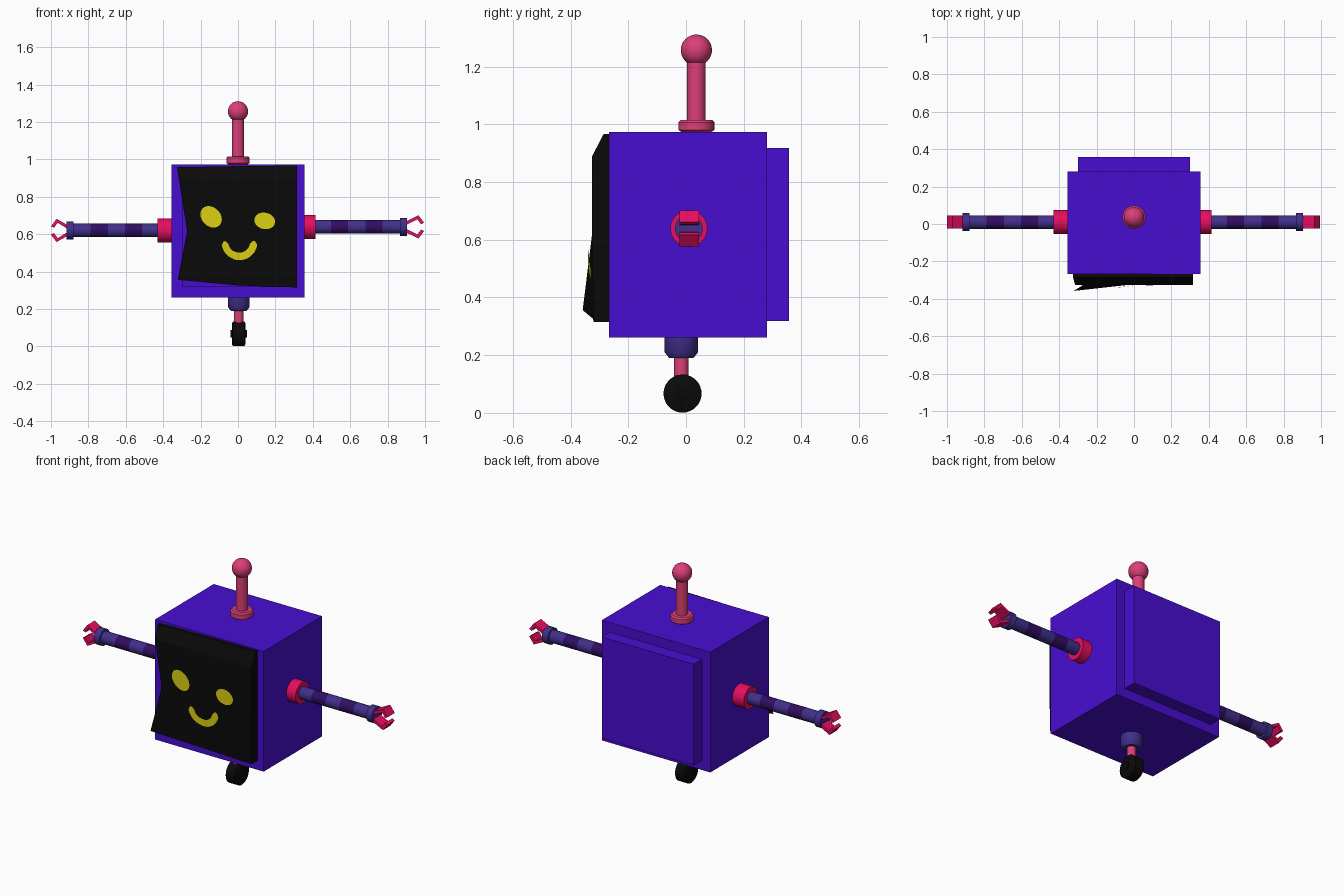
import bpy, bmesh, math
from mathutils import Vector, Matrix
from mathutils.bvhtree import BVHTree

if "Cube" in bpy.data.objects:
    bpy.data.objects.remove(bpy.data.objects["Cube"])


def mat(name, r, g, b):
    m = bpy.data.materials.new(name)
    m.diffuse_color = (r, g, b, 1)
    m.use_nodes = True
    m.node_tree.nodes["Principled BSDF"].inputs["Base Color"].default_value = m.diffuse_color
    return m


PURPLE = mat("body purple", 0.065, 0.004, 0.64)
PINK = mat("antenna pink", 0.72, 0.05, 0.19)
RED = mat("hot pink", 0.80, 0.004, 0.12)
BLUE = mat("dusty blue", 0.052, 0.029, 0.26)
DARK = mat("dark violet", 0.03, 0.004, 0.12)
BLACK = mat("black", 0.003, 0.003, 0.003)
YELLOW = mat("yellow", 0.72, 0.63, 0.006)


def mesh_obj(name, verts, faces, m, smooth=False):
    me = bpy.data.meshes.new(name)
    me.from_pydata(verts, [], faces)
    o = bpy.data.objects.new(name, me)
    bpy.context.collection.objects.link(o)
    me.materials.append(m)
    bm = bmesh.new()
    bm.from_mesh(me)
    bmesh.ops.recalc_face_normals(bm, faces=bm.faces)
    bm.to_mesh(me)
    bm.free()
    if smooth:
        bpy.context.view_layer.objects.active = o
        bpy.ops.object.select_all(action='DESELECT')
        o.select_set(True)
        bpy.ops.object.shade_smooth_by_angle(angle=math.radians(40))
    return o


def box(name, x0, x1, y0, y1, z0, z1, m):
    v = [(x, y, z) for x in (x0, x1) for y in (y0, y1) for z in (z0, z1)]
    f = [(0, 1, 3, 2), (4, 6, 7, 5), (0, 4, 5, 1), (2, 3, 7, 6), (0, 2, 6, 4), (1, 5, 7, 3)]
    return mesh_obj(name, v, f, m)


def lathe(name, profile, center, axis, m, n=32):
    """Closed solid of revolution; profile is (radius, position along axis)."""
    v, f = [], []
    for r, h in profile:
        for i in range(n):
            a = 2 * math.pi * i / n
            c, s = r * math.cos(a), r * math.sin(a)
            p = (h, c, s) if axis == 'X' else (c, s, h)
            v.append(Vector(p) + Vector(center))
    for k in range(len(profile) - 1):
        for i in range(n):
            j = (i + 1) % n
            f.append((k * n + i, k * n + j, (k + 1) * n + j, (k + 1) * n + i))
    f.append(tuple(range(n)))
    f.append(tuple(range((len(profile) - 1) * n, len(profile) * n)))
    return mesh_obj(name, v, f, m, True)


def rod(name, r, h0, h1, center, axis, m):
    return lathe(name, [(r, h0), (r, h1)], center, axis, m)


# Body with raised panels on the back and behind the screen
box("body", -0.355, 0.355, -0.267, 0.28, 0.262, 0.973, PURPLE)
box("back_panel", -0.30, 0.30, 0.28, 0.357, 0.318, 0.917, PURPLE)
box("front_panel", -0.30, 0.30, -0.29, -0.267, 0.318, 0.917, PURPLE)

# Bent black screen: rows from top to bottom, each left, middle, right
rows = [
    [(-0.326, -0.285, 0.958), (0, -0.285, 0.964), (0.315, -0.285, 0.967)],
    [(-0.315, -0.325, 0.89), (0, -0.325, 0.89), (0.315, -0.325, 0.89)],
    [(-0.272, -0.326, 0.615), (0, -0.326, 0.61), (0.315, -0.326, 0.60)],
    [(-0.322, -0.358, 0.356), (0, -0.322, 0.326), (0.315, -0.32, 0.315)],
]
sv = [p for r in rows for p in r]
sf = [(3 * r + c, 3 * r + c + 3, 3 * r + c + 4, 3 * r + c + 1) for r in range(3) for c in range(2)]
tree = BVHTree.FromPolygons([Vector(p) for p in sv], sf)
edge = [3, 0, 1, 2, 5, 8, 11, 10]        # rim that is closed back to the body
base = len(sv)
sv += [(sv[i][0], -0.266, sv[i][2]) for i in edge]
sf += [(edge[k], edge[k + 1], base + k + 1, base + k) for k in range(len(edge) - 1)]
mesh_obj("screen", sv, sf, BLACK)


def on_screen(x, z):
    hit = tree.ray_cast(Vector((x, -1, z)), Vector((0, 1, 0)))[0]
    return (x, (hit.y if hit else -0.33) - 0.005, z)


# Painted face
def eye(name, cx, cz, ra, rb, tilt, n=28):
    pts = [(0, 0)]
    for k in (0.5, 1):
        for i in range(n):
            a = 2 * math.pi * i / n
            u, w = k * ra * math.cos(a), k * rb * math.sin(a)
            pts.append((u * math.cos(tilt) - w * math.sin(tilt), u * math.sin(tilt) + w * math.cos(tilt)))
    f = [(0, 1 + i, 1 + (i + 1) % n) for i in range(n)]
    f += [(1 + i, 1 + n + i, 1 + n + (i + 1) % n, 1 + (i + 1) % n) for i in range(n)]
    mesh_obj(name, [on_screen(cx + u, cz + w) for u, w in pts], f, YELLOW)


eye("left_eye", -0.144, 0.693, 0.064, 0.05, math.radians(-45))
eye("right_eye", 0.143, 0.671, 0.056, 0.044, math.radians(-12))
sm, n = [], 28
for i in range(n + 1):
    t = i / n
    a = math.pi * (0.98 + 1.04 * t)
    w = 0.02 * min(1, 0.35 + 9 * min(t, 1 - t))      # rounded ends
    for r in (0.077 - w, 0.077, 0.077 + w):
        sm.append(on_screen(0.007 + r * math.cos(a), 0.558 + r * math.sin(a)))
mesh_obj("smile", sm, [(3 * i + k, 3 * i + k + 1, 3 * i + k + 4, 3 * i + k + 3)
                       for i in range(n) for k in range(2)], YELLOW)

# Antenna
top = (0, 0.036, 0)
lathe("antenna_base", [(0.05, 0.972), (0.062, 0.98), (0.062, 1.007), (0.054, 1.015)], top, 'Z', PINK)
rod("antenna_rod", 0.032, 0.98, 1.24, top, 'Z', PINK)
lathe("antenna_ball", [(max(0.0005, 0.054 * math.sin(math.pi * i / 16)), 1.257 - 0.054 * math.cos(math.pi * i / 16))
                       for i in range(17)], top, 'Z', PINK)


# Arms: shoulder, striped tube, cuff and two-finger claw
def arm(side, s, z, shoulder, wrist, tip):
    c = (0, 0.01, z)
    rod(side + "_shoulder", 0.064, s * 0.35, s * shoulder, c, 'X', RED)
    x0 = shoulder - 0.01
    step = (wrist - x0) / 5
    for i in range(5):
        rod(f"{side}_arm_band_{i + 1}", 0.036, s * (x0 + i * step), s * (x0 + (i + 1) * step),
            c, 'X', DARK if i % 2 else BLUE)
    rod(side + "_cuff", 0.048, s * wrist, s * (wrist + 0.038), c, 'X', BLUE)
    b = wrist + 0.03
    prof = [(b, 0.008), (b, 0.028), (tip - 0.03, 0.062), (tip, 0.022), (tip - 0.016, 0.014), (tip - 0.036, 0.041)]
    m = len(prof)
    for word, k in (("upper", 1), ("lower", -1)):
        v = [(s * x, y, z + k * h) for y in (-0.023, 0.045) for x, h in prof]
        f = [(i, (i + 1) % m, m + (i + 1) % m, m + i) for i in range(m)]
        for q in ((0, 1, 2, 5), (2, 3, 4, 5)):
            f += [q, tuple(m + i for i in reversed(q))]
        mesh_obj(f"{side}_{word}_finger", v, f, RED)


arm("left", -1, 0.62, 0.43, 0.88, 1.0)
arm("right", 1, 0.639, 0.415, 0.865, 0.995)

# Leg and wheel
leg = (0.004, -0.016, 0)
lathe("hip", [(0.042, 0.19), (0.058, 0.21), (0.058, 0.27)], leg, 'Z', BLUE)
rod("leg_rod", 0.025, 0.08, 0.2, leg, 'Z', PINK)
axle = (0.004, -0.012, 0.067)
lathe("wheel", [(0.056, -0.036), (0.066, -0.03), (0.066, 0.03), (0.056, 0.036)], axle, 'X', BLACK)
rod("wheel_hub", 0.02, -0.045, 0.045, axle, 'X', BLACK)
